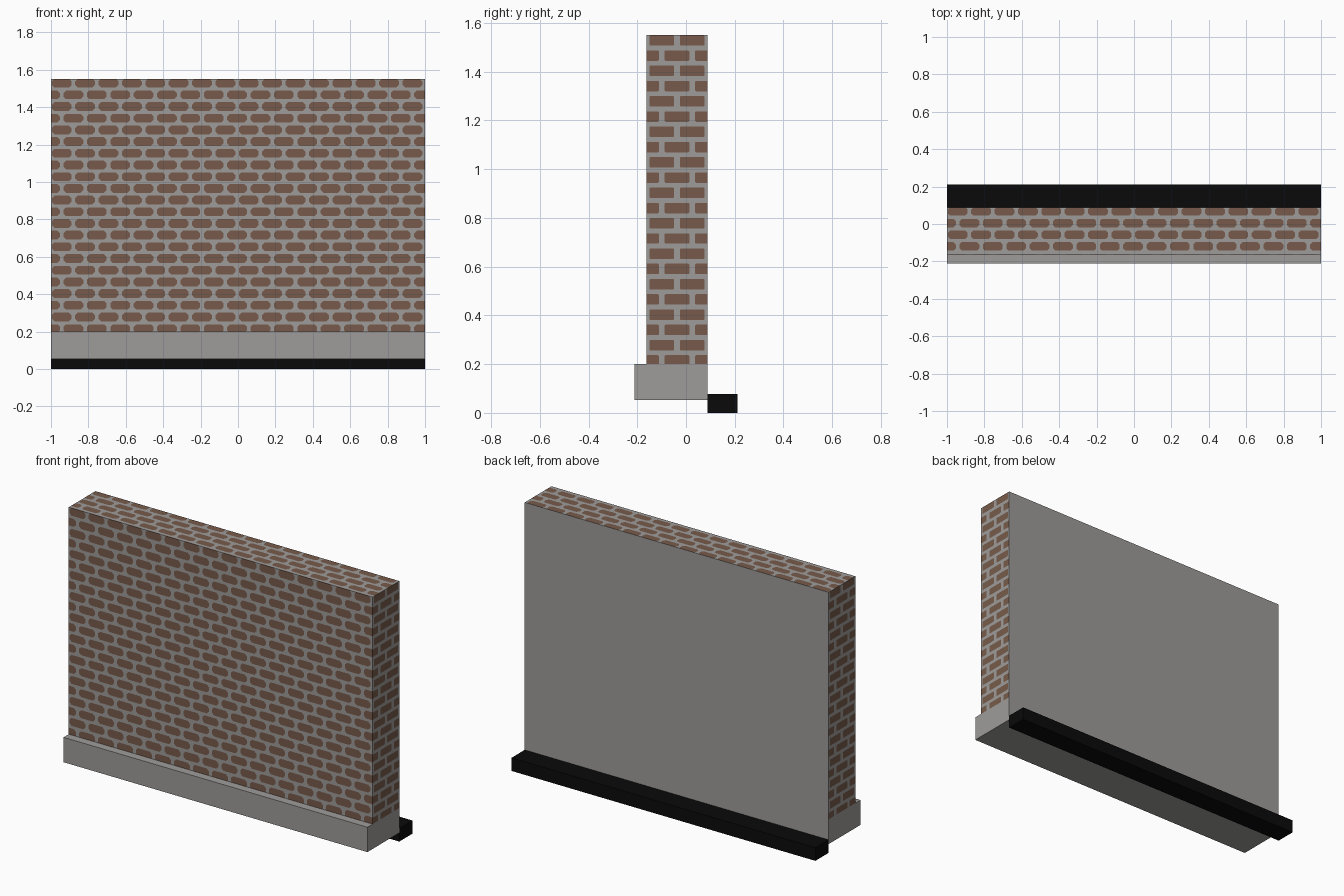
import bpy, bmesh, math
from mathutils import Vector

if "Cube" in bpy.data.objects:
    bpy.data.objects.remove(bpy.data.objects["Cube"])


def material(name, rgb):
    m = bpy.data.materials.new(name)
    m.diffuse_color = (*rgb, 1)
    m.use_nodes = True
    m.node_tree.nodes["Principled BSDF"].inputs["Base Color"].default_value = m.diffuse_color
    return m


MORTAR = material("concrete grey", (0.345, 0.335, 0.325))
BRICK = material("brick brown", (0.185, 0.105, 0.07))
BLACK = material("black", (0.003, 0.003, 0.003))

X0, X1 = -1.0, 1.0
Y0, Y1 = -0.163, 0.088
Z0, Z1 = 0.2, 1.55
PU, PV = 0.125, 0.0625          # brick pitch along and across a course


def finish(bm, name, mats):
    mesh = bpy.data.meshes.new(name)
    bm.to_mesh(mesh)
    bm.free()
    for m in mats:
        mesh.materials.append(m)
    ob = bpy.data.objects.new(name, mesh)
    bpy.context.collection.objects.link(ob)
    return ob


def box(name, lo, hi, mat):
    bm = bmesh.new()
    bmesh.ops.create_cube(bm, size=1)
    for v in bm.verts:
        v.co = [(a + b) / 2 + c * (b - a) for a, b, c in zip(lo, hi, v.co)]
    return finish(bm, name, [mat])


def brick_panel(out, ur, vr, joint, course, size, cut, place, flip=False):
    """Flush bricks with cut corners in a running bond, trimmed to a rectangle.
    joint: a joint position on odd courses; course: centre of course 0."""
    bm = bmesh.new()
    k0, k1 = (math.floor((v - course) / PV) for v in vr)
    hl, hh = size[0] / 2, size[1] / 2
    for k in range(k0, k1 + 2):
        cv = course + k * PV
        start = joint + (PU / 2 if k % 2 else 0)       # brick centre
        n0, n1 = (math.floor((u - start) / PU) for u in ur)
        for n in range(n0 - 1, n1 + 2):
            cu = start + n * PU
            cell, octo = [], []
            for sx, sy in ((-1, -1), (1, -1), (1, 1), (-1, 1)):
                cell.append(bm.verts.new((cu + sx * PU / 2, cv + sy * PV / 2, 0)))
                a = bm.verts.new((cu + sx * hl, cv + sy * (hh - cut), 0))
                b = bm.verts.new((cu + sx * (hl - cut), cv + sy * hh, 0))
                octo += [a, b] if sx * sy > 0 else [b, a]
            # counter-clockwise order around the brick
            octo.sort(key=lambda v: math.atan2((v.co.y - cv) / hh, (v.co.x - cu) / hl))
            bm.faces.new(octo).material_index = 1
            # octo starts on the lower left corner, side end
            for i in range(4):
                j = (i + 1) % 4
                bm.faces.new((cell[i], octo[2 * i + 1], octo[2 * i]))
                bm.faces.new((cell[i], cell[j], octo[2 * j], octo[2 * i + 1]))
    # trim to the panel outline
    for co, no in (((ur[0], 0, 0), (-1, 0, 0)), ((ur[1], 0, 0), (1, 0, 0)),
                   ((0, vr[0], 0), (0, -1, 0)), ((0, vr[1], 0), (0, 1, 0))):
        bmesh.ops.bisect_plane(bm, geom=bm.verts[:] + bm.edges[:] + bm.faces[:],
                               dist=1e-6, plane_co=co, plane_no=no, clear_outer=True)
    bm.normal_update()
    # copy onto the wall
    for f in bm.faces:
        if f.calc_area() < 1e-9:
            continue
        pts = [v.co for v in f.verts]
        if (f.normal.z < 0) != flip:
            pts.reverse()
        new = out.faces.new([out.verts.new(place(p.x, p.y)) for p in pts])
        new.material_index = f.material_index
    bm.free()


# brick wall: patterned front, ends and top, plain rendered back
wall = bmesh.new()
COURSE = 0.2155
brick_panel(wall, (X0, X1), (Z0, Z1), -0.005, COURSE, (0.106, 0.047), 0.014,
            lambda u, v: Vector((u, Y0, v)))
brick_panel(wall, (Y0, Y1), (Z0, Z1), -0.037, COURSE, (0.102, 0.043), 0.004,
            lambda u, v: Vector((X1, u, v)))
brick_panel(wall, (Y0, Y1), (Z0, Z1), -0.037, COURSE, (0.102, 0.043), 0.004,
            lambda u, v: Vector((X0, u, v)), flip=True)
brick_panel(wall, (X0, X1), (Y0, Y1), -0.005, -0.12, (0.106, 0.045), 0.012,
            lambda u, v: Vector((u, v, Z1)))
wall.faces.new([wall.verts.new(p) for p in
                ((X1, Y1, Z0), (X0, Y1, Z0), (X0, Y1, Z1), (X1, Y1, Z1))])
bmesh.ops.remove_doubles(wall, verts=wall.verts[:], dist=1e-5)
finish(wall, "brick_wall", [MORTAR, BRICK])

# concrete footing and black strip along the back
box("footing", (X0, -0.212, 0.052), (X1, Y1, Z0), MORTAR)
box("back_strip", (X0, Y1, 0.0), (X1, 0.212, 0.078), BLACK)
